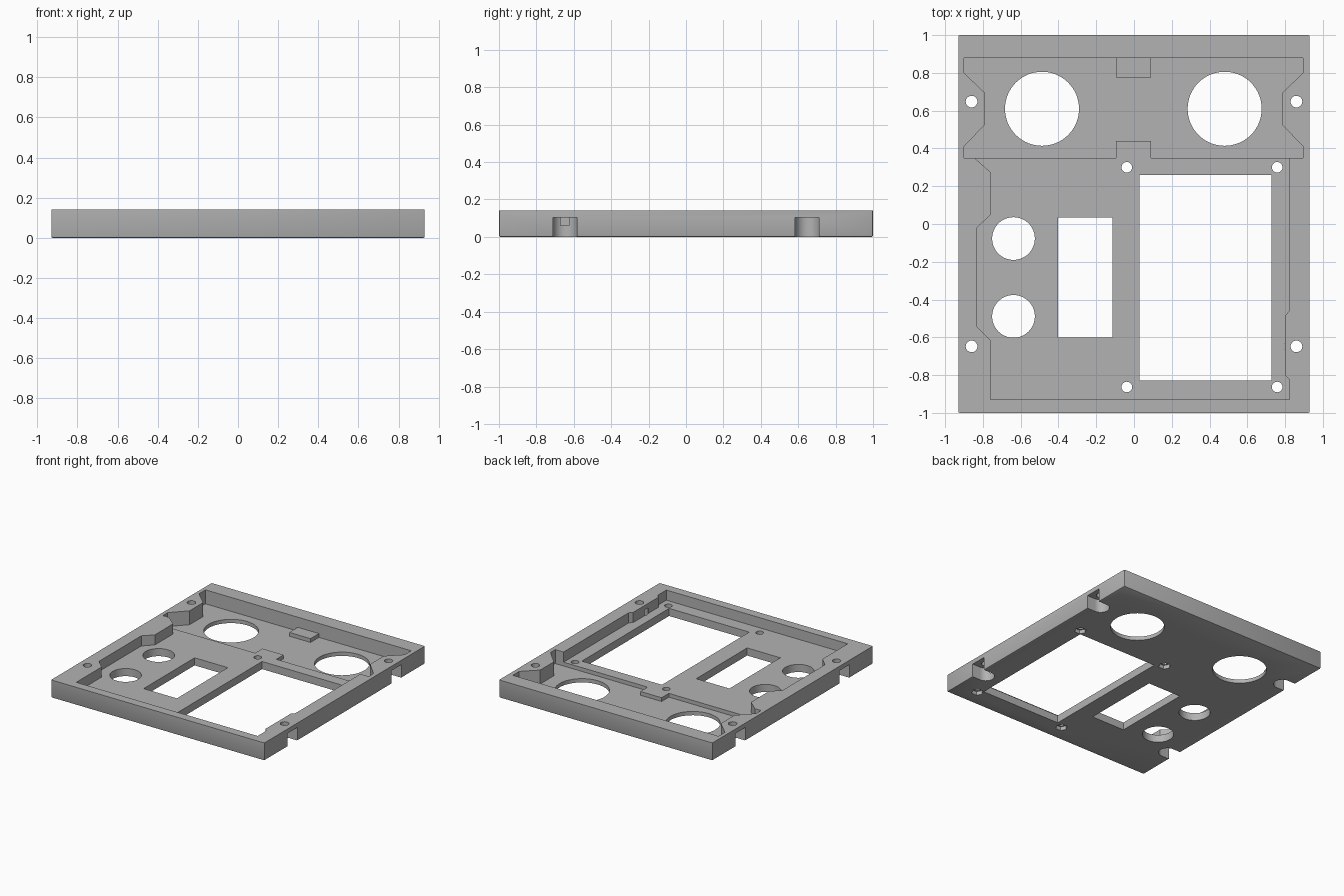
import bpy, bmesh, math

if "Cube" in bpy.data.objects:
    bpy.data.objects.remove(bpy.data.objects["Cube"])

grey = bpy.data.materials.new("plain grey")
grey.diffuse_color = (0.45, 0.45, 0.45, 1)
grey.use_nodes = True
grey.node_tree.nodes["Principled BSDF"].inputs["Base Color"].default_value = grey.diffuse_color

TOP, LOWER_FLOOR, UPPER_FLOOR = 0.14, 0.06, 0.03


def prism(name, pts, z0, z1):
    """Extrude a flat outline from z0 to z1."""
    bm = bmesh.new()
    face = bm.faces.new([bm.verts.new((x, y, z0)) for x, y in pts])
    ext = bmesh.ops.extrude_face_region(bm, geom=[face])
    for v in ext["geom"]:
        if isinstance(v, bmesh.types.BMVert):
            v.co.z = z1
    bmesh.ops.recalc_face_normals(bm, faces=bm.faces)
    me = bpy.data.meshes.new(name)
    bm.to_mesh(me)
    bm.free()
    ob = bpy.data.objects.new(name, me)
    bpy.context.collection.objects.link(ob)
    return ob


def rect(x0, x1, y0, y1):
    return [(x0, y0), (x1, y0), (x1, y1), (x0, y1)]


def circle(x, y, r, n=48):
    return [(x + r * math.cos(2 * math.pi * i / n),
             y + r * math.sin(2 * math.pi * i / n)) for i in range(n)]


# panel body with softened lower and corner edges
panel = prism("front_panel", rect(-0.93, 0.93, -1, 1), 0, TOP)
panel.data.materials.append(grey)
bm = bmesh.new()
bm.from_mesh(panel.data)
edges = [e for e in bm.edges if min(v.co.z for v in e.verts) < 0.01]
bmesh.ops.bevel(bm, geom=edges, offset=0.008, segments=2, profile=0.5,
                affect='EDGES')
bm.to_mesh(panel.data)
bm.free()


def cut(name, pts, z0, z1):
    cutter = prism(name, pts, z0, z1)
    cutter.data.materials.append(grey)
    cutter.hide_render = True
    mod = panel.modifiers.new(name, 'BOOLEAN')
    mod.operation = 'DIFFERENCE'
    mod.solver = 'EXACT'
    mod.object = cutter
    bpy.context.view_layer.update()
    ev = panel.evaluated_get(bpy.context.evaluated_depsgraph_get())
    me = bpy.data.meshes.new_from_object(ev)
    panel.modifiers.clear()
    panel.data = me
    bpy.data.objects.remove(cutter)


# whole recess: wide upper bay plus notched lower bay
left_upper = [(-0.90, 0.88), (-0.90, 0.80), (-0.79, 0.695),
              (-0.79, 0.525), (-0.90, 0.41), (-0.90, 0.35)]
right_upper = [(-x - 0.005, y) for x, y in reversed(left_upper)]
left_lower = [(-0.845, 0.35), (-0.76, 0.275), (-0.76, 0.05), (-0.83, -0.02),
              (-0.83, -0.545), (-0.76, -0.615), (-0.76, -0.93)]
right_lower = [(0.823, -0.93), (0.823, -0.825), (0.80, -0.80),
               (0.80, -0.485), (0.823, -0.46), (0.823, 0.35)]
cut("recess", left_upper + left_lower + right_lower + right_upper,
    LOWER_FLOOR, 0.2)

# deeper upper bay, leaving two small tabs
low_tab = [(-0.095, 0.35), (-0.095, 0.44), (0.09, 0.44), (0.09, 0.35)]
high_tab = [(0.09, 0.88), (0.09, 0.775), (-0.095, 0.775), (-0.095, 0.88)]
cut("upper_bay", left_upper + low_tab + right_upper + high_tab,
    UPPER_FLOOR, 0.08)

# windows
cut("screen_window", rect(0.028, 0.727, -0.828, 0.26), -0.1, 0.3)
cut("small_window", rect(-0.403, -0.113, -0.60, 0.035), -0.1, 0.3)

# large and medium round openings
for x, y, r in ((-0.487, 0.61, 0.196), (0.48, 0.61, 0.196),
                (-0.638, -0.077, 0.113), (-0.638, -0.489, 0.113)):
    cut("round_opening", circle(x, y, r, 64), -0.1, 0.3)

# screen screw holes with hex recesses underneath
for x in (-0.038, 0.758):
    for y in (0.30, -0.863):
        cut("screen_screw", circle(x, y, 0.028, 24), -0.1, 0.3)
        cut("nut_recess", circle(x, y, 0.044, 6), -0.1, 0.03)

# edge screws: through hole and a slot open to the side and the underside
for s in (-1, 1):
    for y in (0.648, -0.648):
        cx = 0.86
        arc = [(s * (cx - 0.064 * math.sin(math.pi * i / 24)),
                y + 0.064 * math.cos(math.pi * i / 24)) for i in range(25)]
        cut("side_slot", [(s * 1.1, y + 0.064)] + arc + [(s * 1.1, y - 0.064)],
            -0.1, 0.105)
        cut("edge_screw", circle(s * cx, y, 0.031, 24), -0.1, 0.3)

bpy.context.view_layer.objects.active = panel
panel.select_set(True)
bpy.ops.object.shade_smooth_by_angle(angle=math.radians(25))
